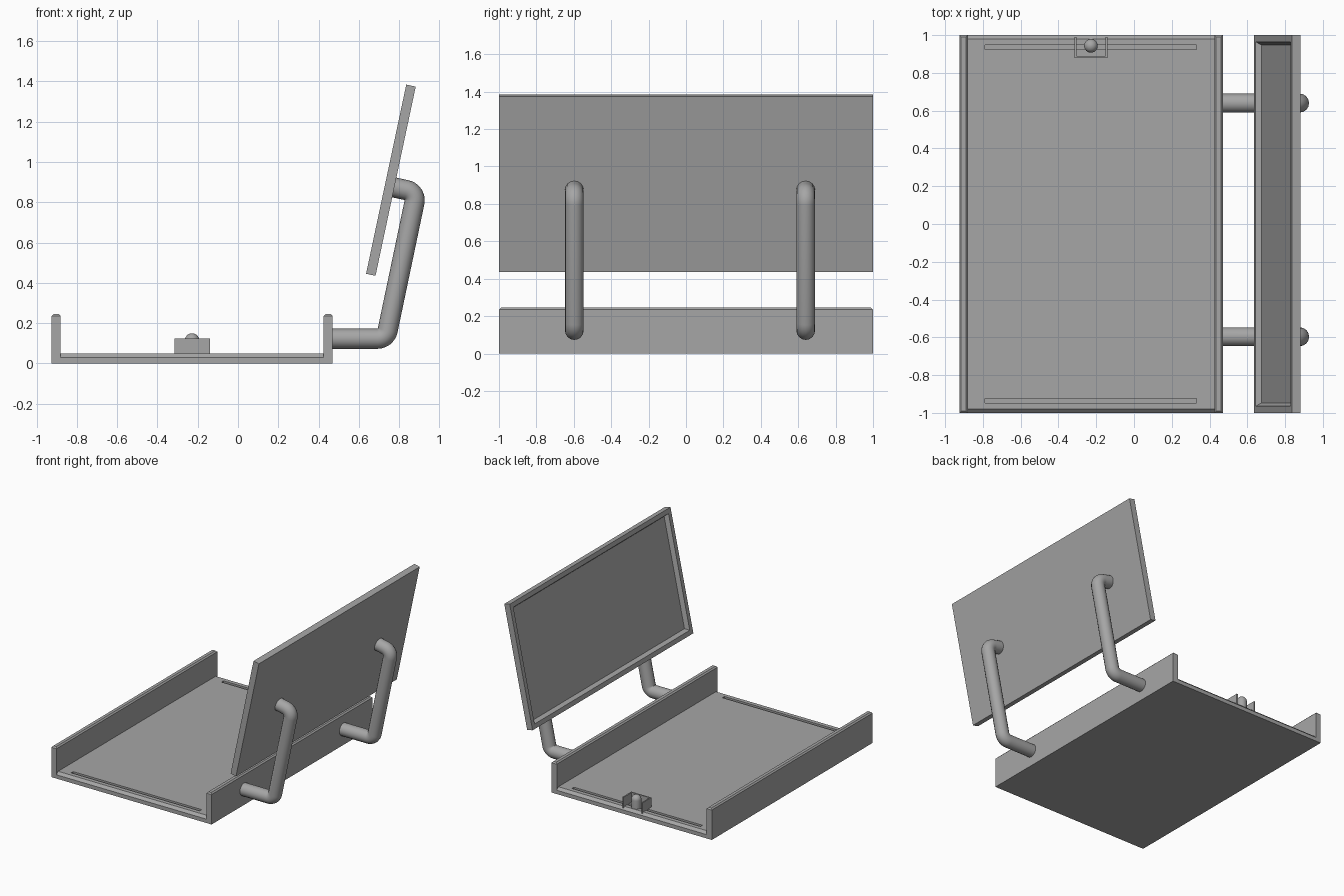
import bpy, bmesh
from math import radians, sin, cos
from mathutils import Vector, Matrix

cube = bpy.data.objects.get("Cube")
if cube:
    bpy.data.objects.remove(cube, do_unlink=True)

GREY = (0.38, 0.38, 0.38, 1)
grey = bpy.data.materials.new("plain_grey")
grey.use_nodes = True
grey.diffuse_color = GREY
grey.node_tree.nodes["Principled BSDF"].inputs["Base Color"].default_value = GREY


def finish(name, bm):
    bmesh.ops.recalc_face_normals(bm, faces=bm.faces[:])
    mesh = bpy.data.meshes.new(name)
    bm.to_mesh(mesh)
    bm.free()
    obj = bpy.data.objects.new(name, mesh)
    bpy.context.collection.objects.link(obj)
    mesh.materials.append(grey)
    return obj


def box_mesh(lo, hi):
    lo, hi = Vector(lo), Vector(hi)
    bm = bmesh.new()
    bmesh.ops.create_cube(bm, size=1)
    for v in bm.verts:
        v.co = (lo + hi) / 2 + v.co * (hi - lo)
    return bm


def chamfer(bm, width, rule):
    edges = [e for e in bm.edges if all(rule(v.co) for v in e.verts)]
    bmesh.ops.bevel(bm, geom=edges, offset=width, segments=1, affect='EDGES')


def activate(obj):
    bpy.ops.object.select_all(action='DESELECT')
    obj.select_set(True)
    bpy.context.view_layer.objects.active = obj


def smooth(obj):
    activate(obj)
    bpy.ops.object.shade_smooth_by_angle(angle=radians(40))


LEFT, RIGHT, WALL = -0.925, 0.47, 0.045
FLOOR_TOP = 0.05

# Tray floor with chamfered open ends
bm = box_mesh((LEFT + WALL, -1, 0), (RIGHT - WALL, 1, FLOOR_TOP))
for end in (-1, 1):
    chamfer(bm, 0.02, lambda c: c.z > 0.045 and c.y * end > 0.99)
tray_floor = finish("tray_floor", bm)

# Slots sunk into the floor near both ends
for y in (-0.935, 0.935):
    cutter = finish("slot_cutter", box_mesh((-0.79, y - 0.0125, 0.03), (0.33, y + 0.0125, 0.1)))
    cutter.hide_render = True
    activate(tray_floor)
    mod = tray_floor.modifiers.new("slot", 'BOOLEAN')
    mod.operation, mod.solver, mod.object = 'DIFFERENCE', 'EXACT', cutter
    bpy.ops.object.modifier_apply(modifier=mod.name)
    bpy.data.objects.remove(cutter, do_unlink=True)

# Side walls with chamfered tops
for name, x in (("right_wall", LEFT), ("left_wall", RIGHT - WALL)):
    bm = box_mesh((x, -1, 0), (x + WALL, 1, 0.245))
    chamfer(bm, 0.01, lambda c: c.z > 0.24)
    finish(name, bm)

# Small holder: three thin walls, open at the back
X0, X1, Y0, Y1, TOP, T = -0.315, -0.14, 0.88, 0.99, 0.125, 0.01
finish("holder_front", box_mesh((X0, Y0, 0.04), (X1, Y0 + T, TOP)))
finish("holder_right", box_mesh((X0, Y0 + T, 0.04), (X0 + T, Y1, TOP)))
finish("holder_left", box_mesh((X1 - T, Y0 + T, 0.04), (X1, Y1, TOP)))

# Round-topped peg in the holder
bm = bmesh.new()
bmesh.ops.create_uvsphere(bm, u_segments=32, v_segments=16, radius=0.036)
for v in bm.verts:
    if v.co.z < -0.001:
        v.co.z = -0.07
        side = Vector((v.co.x, v.co.y, 0))
        if side.length > 0.001:
            v.co.xy = side.normalized().xy * 0.036
bmesh.ops.remove_doubles(bm, verts=bm.verts[:], dist=0.0001)
bmesh.ops.translate(bm, verts=bm.verts[:], vec=(-0.228, 0.943, 0.114))
smooth(finish("holder_peg", bm))

# Leaning panel with a bevelled recess on its inner face
TILT = radians(12)
bm = box_mesh((-0.024, -1, -0.48), (0.024, 1, 0.48))
face = min(bm.faces, key=lambda f: f.calc_center_median().x)
bmesh.ops.inset_region(bm, faces=[face], thickness=0.05)
bmesh.ops.inset_region(bm, faces=[face], thickness=0.025, depth=-0.03)
bmesh.ops.transform(bm, verts=bm.verts[:],
                    matrix=Matrix.Translation((0.759, 0, 0.91)) @ Matrix.Rotation(TILT, 4, 'Y'))
finish("panel", bm)

# Bent support arms from the tray to the panel
TUBE, BEND = 0.05, 0.052


def arc(cx, cz, start, stop, steps=10):
    angles = [radians(start + (stop - start) * i / steps) for i in range(steps + 1)]
    return [(cx + BEND * cos(a), cz + BEND * sin(a)) for a in angles]


path = [(RIGHT - 0.02, 0.123)] + arc(0.692, 0.175, -90, -12) + arc(0.825, 0.81, -12, 78)
x, z = path[-1]
path.append((x - 0.07 * cos(TILT), z + 0.07 * sin(TILT)))

for name, y in (("front_arm", -0.597), ("back_arm", 0.64)):
    curve = bpy.data.curves.new(name, 'CURVE')
    curve.dimensions = '3D'
    curve.bevel_depth = TUBE
    curve.bevel_resolution = 6
    curve.use_fill_caps = True
    spline = curve.splines.new('POLY')
    spline.points.add(len(path) - 1)
    for point, (px, pz) in zip(spline.points, path):
        point.co = (px, y, pz, 1)
    arm = bpy.data.objects.new(name, curve)
    bpy.context.collection.objects.link(arm)
    curve.materials.append(grey)
    activate(arm)
    bpy.ops.object.convert(target='MESH')
    smooth(bpy.context.view_layer.objects.active)
